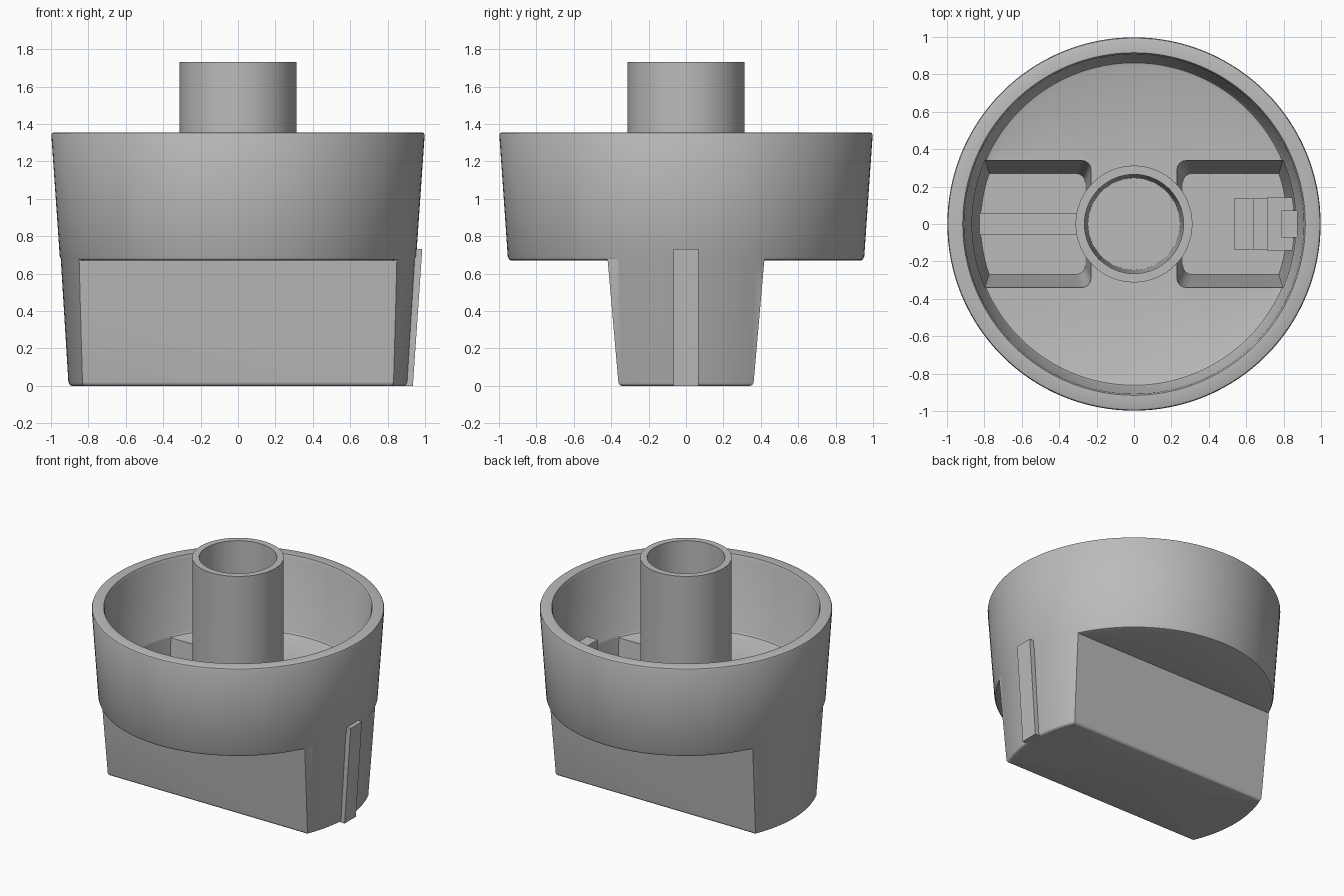
import bpy, bmesh, math

if "Cube" in bpy.data.objects:
    bpy.data.objects.remove(bpy.data.objects["Cube"])

grey = bpy.data.materials.new("plain grey")
grey.diffuse_color = (0.5, 0.5, 0.5, 1)
grey.use_nodes = True
grey.node_tree.nodes["Principled BSDF"].inputs["Base Color"].default_value = grey.diffuse_color


def to_object(bm, name):
    bmesh.ops.recalc_face_normals(bm, faces=bm.faces)
    mesh = bpy.data.meshes.new(name)
    bm.to_mesh(mesh)
    bm.free()
    mesh.materials.append(grey)
    obj = bpy.data.objects.new(name, mesh)
    bpy.context.collection.objects.link(obj)
    return obj


def lathe(name, profile, steps=128):
    """Solid of revolution about z from (radius, height) points."""
    bm = bmesh.new()
    verts = [bm.verts.new((r, 0, z)) for r, z in profile]
    edges = [bm.edges.new(p) for p in zip(verts, verts[1:])]
    bmesh.ops.spin(bm, geom=verts + edges, cent=(0, 0, 0), axis=(0, 0, 1),
                   angle=math.tau, steps=steps)
    bmesh.ops.remove_doubles(bm, verts=bm.verts, dist=1e-5)
    return to_object(bm, name)


def block(name, low, high, z0, z1, bevel=0, pick=None):
    """Tapered block; low and high are (x0, x1, y0, y1) rectangles."""
    bm = bmesh.new()
    rings = []
    for (x0, x1, y0, y1), z in ((low, z0), (high, z1)):
        rings.append([bm.verts.new((x, y, z)) for x, y in
                      ((x0, y0), (x1, y0), (x1, y1), (x0, y1))])
    bm.faces.new(rings[0])
    bm.faces.new(rings[1])
    for i in range(4):
        j = (i + 1) % 4
        bm.faces.new((rings[0][i], rings[0][j], rings[1][j], rings[1][i]))
    bmesh.ops.recalc_face_normals(bm, faces=bm.faces)
    if bevel:
        bmesh.ops.bevel(bm, geom=[e for e in bm.edges if pick(e)], offset=bevel,
                        segments=4, profile=0.5, affect='EDGES')
    return to_object(bm, name)


def combine(target, other, operation):
    mod = target.modifiers.new("join", 'BOOLEAN')
    mod.object, mod.operation, mod.solver = other, operation, 'EXACT'
    bpy.context.view_layer.objects.active = target
    bpy.ops.object.modifier_apply(modifier=mod.name)
    bpy.data.objects.remove(other)


# Round cup with softened edges
body = lathe("knob_body", [(0, 0.67), (0.935, 0.67), (0.945, 0.674), (0.953, 0.69),
                           (0.998, 1.342), (0.994, 1.351), (0.985, 1.355), (0, 1.355)])

# Tapered grip with curved ends
grip = lathe("grip", [(0, 0), (0.89, 0), (0.9, 0.006), (0.907, 0.02), (0.95, 0.72), (0, 0.72)])
slab = block("grip_slab", (-1.2, 1.2, -0.36, 0.36), (-1.2, 1.2, -0.424, 0.424), -0.0005, 0.73,
             0.02, lambda e: all(v.co.z < 0.1 for v in e.verts)
             and abs(e.verts[0].co.x - e.verts[1].co.x) > 1)
combine(grip, slab, 'INTERSECT')
combine(body, grip, 'UNION')

# Cup cavity
cavity = lathe("cavity", [(0, 0.78), (0.85, 0.78), (0.862, 0.785), (0.871, 0.80),
                          (0.908, 1.335), (0.918, 1.36), (0.918, 1.5), (0, 1.5)])
combine(body, cavity, 'DIFFERENCE')

# Two pockets inside the grip
for side in (-1, 1):
    low = sorted((side * 0.26, side * 1.1))
    high = sorted((side * 0.227, side * 1.1))
    pocket = block("pocket", (*low, -0.27, 0.27), (*high, -0.347, 0.347), 0.09, 0.85, 0.05,
                   lambda e: abs(e.verts[0].co.z - e.verts[1].co.z) > 0.5
                   and abs(e.verts[0].co.x) < 0.5)
    limit = lathe("pocket_limit", [(0, 0), (0.815, 0), (0.82, 0.09), (0.866, 0.78),
                                   (0.869, 0.9), (0, 0.9)])
    combine(pocket, limit, 'INTERSECT')
    combine(body, pocket, 'DIFFERENCE')

# Central shaft tube
tube = lathe("tube", [(0, 0.05), (0.312, 0.05), (0.312, 1.73), (0, 1.73)])
combine(body, tube, 'UNION')
bore = lathe("bore", [(0, 0.09), (0.245, 0.09), (0.265, 1.735), (0, 1.735)])
combine(body, bore, 'DIFFERENCE')

bpy.ops.object.select_all(action='DESELECT')
body.select_set(True)
bpy.context.view_layer.objects.active = body
bpy.ops.object.shade_smooth_by_angle(angle=math.radians(30))

# Pointer rib on the outside of the grip
block("pointer_rib", (0.88, 0.935, -0.067, 0.067), (0.88, 0.985, -0.067, 0.067), 0, 0.73)


def box(name, x0, x1, half, z1):
    block(name, (x0, x1, -half, half), (x0, x1, -half, half), 0.06, z1)


# Low stiffening rib, stepped stop and tab inside the pockets
box("inner_rib", -0.835, -0.28, 0.06, 0.2)
box("stop_low", 0.535, 0.66, 0.137, 0.25)
box("stop_middle", 0.64, 0.73, 0.137, 0.42)
box("stop_high", 0.71, 0.86, 0.143, 0.65)
box("stop_tab", 0.787, 0.875, 0.073, 0.87)
